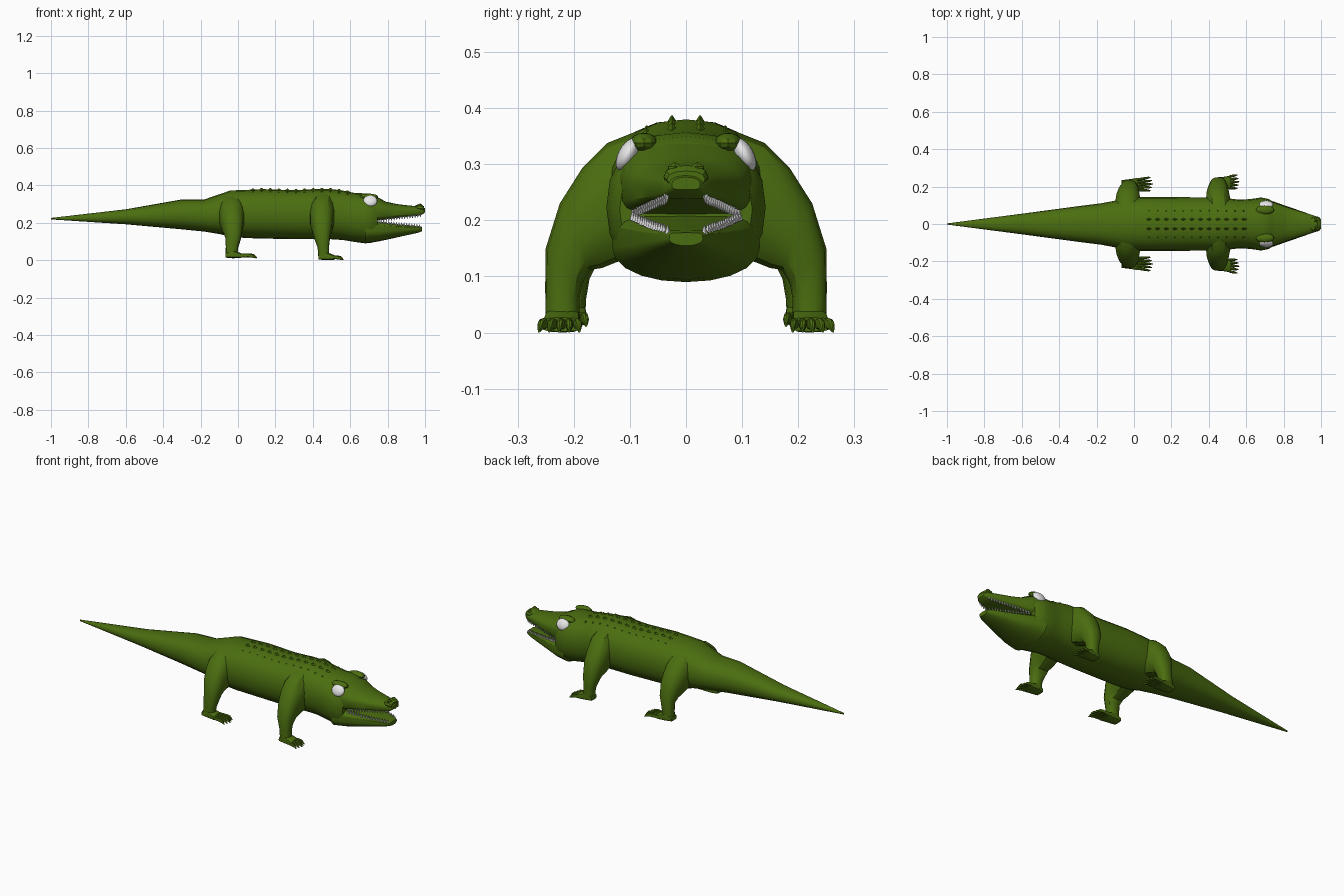
import bpy, bmesh, math
from mathutils import Vector, Matrix

if "Cube" in bpy.data.objects:
    bpy.data.objects.remove(bpy.data.objects["Cube"])


def material(name, rgb):
    m = bpy.data.materials.new(name)
    m.diffuse_color = (*rgb, 1)
    m.use_nodes = True
    m.node_tree.nodes["Principled BSDF"].inputs["Base Color"].default_value = m.diffuse_color
    return m


GREEN = material("crocodile green", (0.07, 0.155, 0.005))
WHITE = material("eye white", (0.8, 0.8, 0.8))
TOOTH = material("tooth grey", (0.6, 0.6, 0.6))


def finish(name, bm, mat, angle=30):
    bmesh.ops.recalc_face_normals(bm, faces=bm.faces)
    me = bpy.data.meshes.new(name)
    bm.to_mesh(me)
    bm.free()
    me.materials.append(mat)
    ob = bpy.data.objects.new(name, me)
    bpy.context.collection.objects.link(ob)
    bpy.context.view_layer.objects.active = ob
    ob.select_set(True)
    bpy.ops.object.shade_smooth_by_angle(angle=math.radians(angle))
    ob.select_set(False)
    return ob


def add_loft(bm, rings):
    rows = [[bm.verts.new(p) for p in r] for r in rings]
    n = len(rows[0])
    for a, b in zip(rows, rows[1:]):
        for i in range(n):
            j = (i + 1) % n
            bm.faces.new((a[i], a[j], b[j], b[i]))
    bm.faces.new(rows[0])
    bm.faces.new(rows[-1])


def power(v, p):
    return math.copysign(abs(v) ** (2 / p), v)


def section(x, zb, zt, hw, yc=0, top=2.3, low=2.3, n=20):
    """Rounded upright ring with separate squareness above and below."""
    pts = []
    for i in range(n):
        a = 2 * math.pi * i / n
        p = top if math.sin(a) >= 0 else low
        pts.append(Vector((x, yc + hw * power(math.cos(a), p),
                           (zb + zt) / 2 + (zt - zb) / 2 * power(math.sin(a), p))))
    return pts


def interp(table, x, col):
    for a, b in zip(table, table[1:]):
        if a[0] <= x <= b[0]:
            t = (x - a[0]) / (b[0] - a[0])
            return a[col] + t * (b[col] - a[col])
    return table[-1][col]


# Body and tail: x, bottom, top, half width
BODY = [(-1, .218, .226, .003), (-.6, .192, .272, .055), (-.3, .165, .325, .095),
        (-.18, .153, .325, .11), (-.1, .14, .352, .125), (-.04, .125, .373, .14),
        (.05, .118, .376, .145), (.13, .116, .38, .145), (.3, .112, .374, .143),
        (.42, .112, .38, .143), (.5, .112, .38, .138), (.56, .108, .372, .13),
        (.62, .098, .36, .133), (.68, .09, .357, .142), (.72, .094, .35, .134),
        (.745, .103, .336, .118)]
bm = bmesh.new()
add_loft(bm, [section(*s) for s in BODY])
finish("body_and_tail", bm, GREEN)

# Jaws
UPPER = [(.68, .2, .352, .125), (.75, .212, .335, .115), (.79, .218, .313, .1),
         (.85, .226, .3, .08), (.9, .232, .294, .065), (.96, .238, .288, .046),
         (.985, .244, .284, .038), (1, .255, .277, .025)]
LOWER = [(.68, .09, .215, .132), (.75, .1, .207, .119), (.82, .115, .197, .094),
         (.9, .133, .188, .067), (.96, .146, .183, .045), (.985, .155, .178, .03)]
bm = bmesh.new()
add_loft(bm, [section(*s, top=2.1, low=5) for s in UPPER])
finish("upper_jaw", bm, GREEN)
bm = bmesh.new()
add_loft(bm, [section(*s, top=5, low=2.1) for s in LOWER])
finish("lower_jaw", bm, GREEN)

# Nose bump with two nostril mounds
bm = bmesh.new()
add_loft(bm, [section(.94, .26, .287, .03, n=12), section(.96, .258, .298, .04, n=12),
              section(.98, .256, .298, .04, n=12), section(.994, .258, .288, .034, n=12)])
for s in (-1, 1):
    bmesh.ops.create_icosphere(bm, subdivisions=1, radius=.014,
                               matrix=Matrix.Translation((.972, s * .02, .29)))
finish("nose", bm, GREEN)

# Teeth along both lips
bm = bmesh.new()
for table, col, d, end in ((UPPER, 1, -1, .975), (LOWER, 2, 1, .97)):
    for s in (-1, 1):
        for k in range(16):
            x = .765 + (end - .765) * k / 15
            y = s * interp(table, x, 3) * .84
            m = Matrix.Translation((x, y, interp(table, x, col) + d * .003))
            if d < 0:
                m = m @ Matrix.Rotation(math.pi, 4, 'X')
            bmesh.ops.create_cone(bm, cap_ends=True, segments=5, radius1=.006,
                                  radius2=.001, depth=.016, matrix=m)
finish("teeth", bm, TOOTH)

# Eyes and brow ridges
for s, side in ((-1, "right"), (1, "left")):
    tilt = Matrix.Rotation(s * math.radians(28), 4, 'X')
    bm = bmesh.new()
    bmesh.ops.create_uvsphere(bm, u_segments=18, v_segments=12, radius=1,
                              matrix=Matrix.Translation((.707, s * .104, .317)) @ tilt
                              @ Matrix.Diagonal((.038, .017, .032, 1)))
    finish(side + "_eye", bm, WHITE, 60)
    bm = bmesh.new()
    bmesh.ops.create_uvsphere(bm, u_segments=12, v_segments=8, radius=1,
                              matrix=Matrix.Translation((.7, s * .075, .338))
                              @ Matrix.Diagonal((.05, .025, .018, 1)))
    finish(side + "_brow", bm, GREEN)

# Low scutes on the back
bm = bmesh.new()
for k in range(12):
    x = .08 + k * .046
    for y in (-.07, -.025, .025, .07):
        z = interp(BODY, x, 2) - (.02 if abs(y) > .05 else .002)
        bmesh.ops.create_cone(bm, cap_ends=True, segments=4, radius1=1, radius2=.1, depth=1,
                              matrix=Matrix.Translation((x, y, z))
                              @ Matrix.Diagonal((.024, .013, .018, 1)))
finish("back_scutes", bm, GREEN)

# Legs: outer y, z, inner y, z, centre x, half length
FRONT = [(.08, .362, .08, .14, .455, .07), (.14, .338, .125, .125, .45, .066),
         (.185, .293, .15, .115, .448, .061), (.225, .23, .17, .112, .45, .053),
         (.25, .15, .184, .09, .45, .042), (.251, .08, .19, .06, .456, .031),
         (.25, .015, .19, .015, .459, .03)]
HIND = [(.08, .35, .08, .14, -.03, .075), (.13, .33, .12, .128, -.032, .069),
        (.175, .29, .145, .12, -.032, .062), (.212, .23, .162, .115, -.028, .054),
        (.235, .15, .172, .095, -.025, .042), (.236, .08, .178, .06, -.032, .034),
        (.236, .02, .18, .02, -.036, .032)]


def leg(name, table, s, heel, base):
    bm = bmesh.new()
    rings = []
    for oy, oz, iy, iz, xc, rx in table:
        o, i = Vector((0, s * oy, oz)), Vector((0, s * iy, iz))
        ring = []
        for k in range(14):
            a = 2 * math.pi * k / 14
            p = (o + i) / 2 + (o - i) / 2 * power(math.cos(a), 2.4)
            p.x = xc + rx * power(math.sin(a), 2.4)
            ring.append(p)
        rings.append(ring)
    add_loft(bm, rings)
    yc = s * (table[-1][0] + table[-1][2]) / 2
    # Foot pad
    add_loft(bm, [section(heel, base + .004, base + .03, .026, yc, 3, 4, 12),
                  section(heel + .04, base, base + .045, .031, yc, 3, 4, 12),
                  section(heel + .085, base + .002, base + .027, .035, yc + s * .003, 3, 4, 12)])
    # Five splayed toes with bent claw tips
    for t in range(5):
        f = (t - 2) / 2
        tip = .135 + .034 * (heel < 0) - .012 * abs(f)
        add_loft(bm, [section(heel + .07, base + .004, base + .026, .008, yc + s * f * .026, n=8),
                      section(heel + tip - .035, base + .006, base + .026, .0075,
                              yc + s * (f * .031 + .004), n=8),
                      section(heel + tip - .015, base + .004, base + .022, .006,
                              yc + s * (f * .034 + .005), n=8),
                      section(heel + tip, base, base + .005, .002,
                              yc + s * (f * .036 + .006), n=8)])
    finish(name, bm, GREEN)


for s, side in ((-1, "right"), (1, "left")):
    leg(side + "_front_leg", FRONT, s, .43, 0)
    leg(side + "_hind_leg", HIND, s, -.068, .01)
